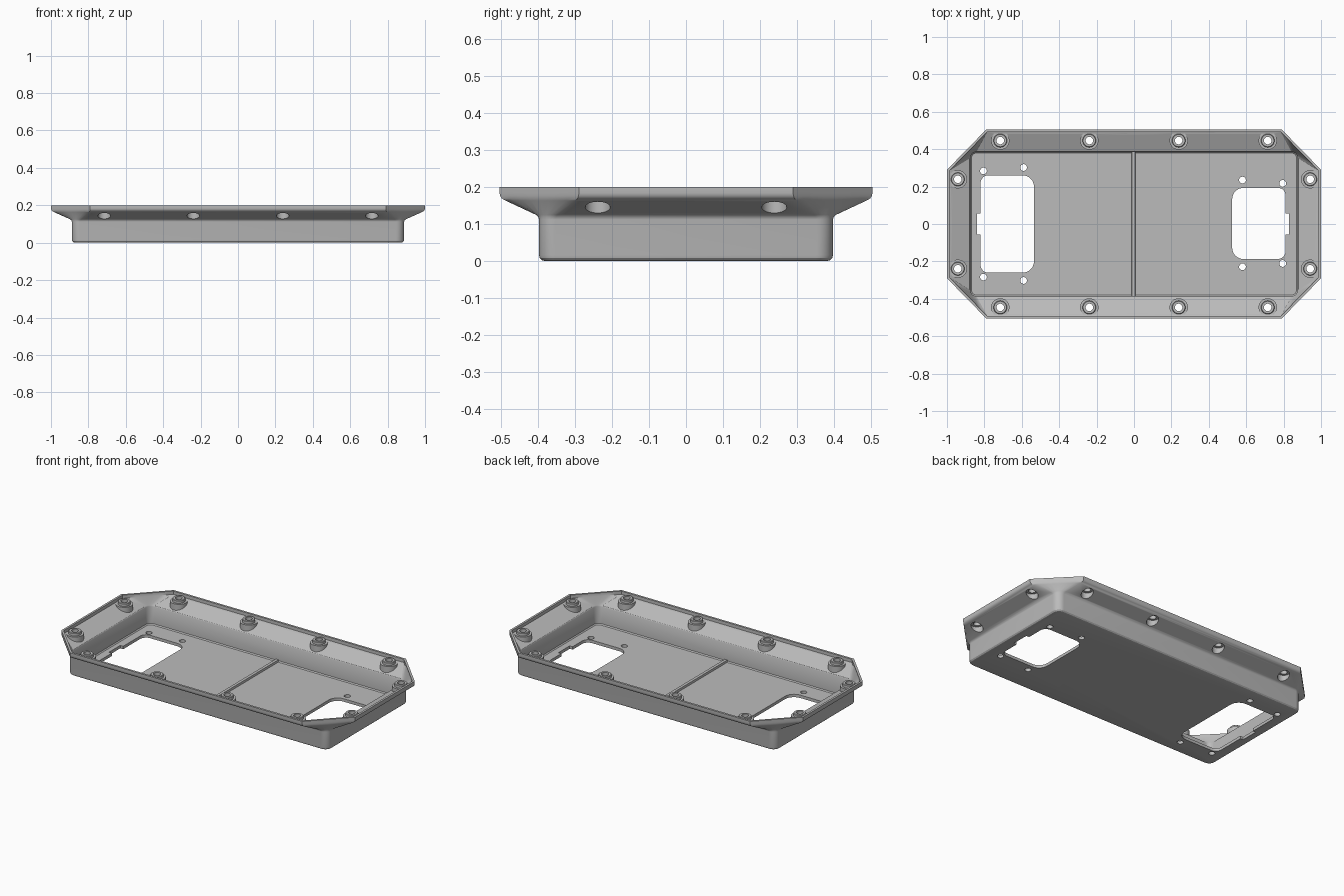
import bpy, bmesh
from math import sin, cos, pi, tau
from mathutils import Vector

cube = bpy.data.objects.get("Cube")
if cube:
    bpy.data.objects.remove(cube, do_unlink=True)

grey = bpy.data.materials.new("mid grey")
grey.use_nodes = True
colour = (0.5, 0.5, 0.5, 1)
grey.diffuse_color = colour
grey.node_tree.nodes["Principled BSDF"].inputs["Base Color"].default_value = colour

ARC = 8
CORNERS = [(1, 1), (-1, 1), (-1, -1), (1, -1)]


def make_object(name, bm):
    bmesh.ops.recalc_face_normals(bm, faces=bm.faces)
    mesh = bpy.data.meshes.new(name)
    bm.to_mesh(mesh)
    bm.free()
    mesh.materials.append(grey)
    obj = bpy.data.objects.new(name, mesh)
    bpy.context.collection.objects.link(obj)
    return obj


def loft(bm, rings):
    """Skin a stack of equal rings and cap both ends."""
    loops = [[bm.verts.new(p) for p in ring] for ring in rings]
    for a, b in zip(loops, loops[1:]):
        for i in range(len(a)):
            j = (i + 1) % len(a)
            bm.faces.new((a[i], a[j], b[j], b[i]))
    bm.faces.new(loops[0][::-1])
    bm.faces.new(loops[-1])
    return loops


def lathe(bm, profile, cx, cy, segs=32):
    return loft(bm, [[(cx + r * cos(tau * i / segs), cy + r * sin(tau * i / segs), z)
                      for i in range(segs)] for r, z in profile])


def mirror_corner(points):
    """Repeat a +x +y corner around all four corners, anticlockwise."""
    out = []
    for sx, sy in CORNERS:
        pts = points if sx * sy > 0 else points[::-1]
        out += [Vector((x * sx, y * sy)) for x, y in pts]
    return out


def basin_outline(inset):
    w, d, r = 0.888 - inset, 0.398 - inset, max(0.045 - inset, 0.015)
    return mirror_corner([(w - r + r * cos(a), d - r + r * sin(a))
                          for a in (pi / 2 * i / ARC for i in range(ARC + 1))])


def rim_outline(inset):
    k = inset * 0.414
    a = Vector((1 - inset, 0.29 - k))
    b = Vector((0.79 - k, 0.505 - inset))
    return mirror_corner([a.lerp(b, i / ARC) for i in range(ARC + 1)])


def tray_ring(flare, inset, z):
    return [(*p.lerp(q, flare), z)
            for p, q in zip(basin_outline(inset), rim_outline(inset))]


# Tray shell: outside from base to rim, then inside down to the floor
WALL, FLOOR = 0.013, 0.018
bm = bmesh.new()
loft(bm, [tray_ring(*s) for s in (
    (0, 0.016, 0), (0, 0.008, 0.002), (0, 0.002, 0.008), (0, 0, 0.016),
    (0, 0, 0.112), (0.02, 0, 0.119), (0.08, 0, 0.125),
    (0.84, 0, 0.163), (0.94, 0, 0.169), (0.985, 0, 0.176), (1, 0, 0.184),
    (1, 0, 0.2), (1, WALL, 0.2), (1, WALL, 0.18),
    (0.04, WALL, 0.135), (0, WALL, 0.128),
    (0, WALL, FLOOR + 0.006), (0, WALL + 0.006, FLOOR))])
tray = make_object("tray", bm)

# Screw boss positions with their outward direction
bosses = [(x * s, 0.446 * t, 0, t) for x in (0.239, 0.715)
          for s in (1, -1) for t in (1, -1)]
bosses += [(0.942 * s, 0.239 * t, s, 0) for s in (1, -1) for t in (1, -1)]

# Stepped bosses, their feet sheared to follow the sloping flange
bm = bmesh.new()
for x, y, dx, dy in bosses:
    loops = lathe(bm, [(0.049, 0.15), (0.049, 0.177), (0.036, 0.177),
                       (0.036, 0.192), (0.033, 0.195)], x, y)
    for v in loops[0]:
        v.co.z += 0.5 * ((v.co.x - x) * dx + (v.co.y - y) * dy)
boss_mesh = make_object("screw_bosses", bm)

# Low rib across the floor
bm = bmesh.new()
bmesh.ops.create_cube(bm, size=1)
for v in bm.verts:
    width = 0.018 if v.co.z > 0 else 0.026
    v.co = Vector((v.co.x * width - 0.003, v.co.y * 0.782, v.co.z * 0.02 + 0.02))
rib = make_object("floor_rib", bm)

# Cutter for counterbored screw holes, floor windows and small fixing holes
bm = bmesh.new()
for x, y, dx, dy in bosses:
    lathe(bm, [(0.034, 0.06), (0.034, 0.166), (0.02, 0.166), (0.02, 0.25)], x, y)


def floor_window(side, inner, outer, low, high):
    notch, half = outer + 0.02, 0.055
    outline = [(outer, -half), (notch, -half), (notch, half), (outer, half)]
    corners = ((outer, high, 1, 1, 0.04), (inner, high, -1, 1, 0.06),
               (inner, low, -1, -1, 0.06), (outer, low, 1, -1, 0.04))
    for n, (x, y, sx, sy, r) in enumerate(corners):
        for i in range(ARC + 1):
            a = pi / 2 * (n + i / ARC)
            outline.append((x - sx * r + r * cos(a), y - sy * r + r * sin(a)))
    loft(bm, [[(side * x, y, z) for x, y in outline] for z in (-0.02, 0.06)])
    # fixing holes beyond each corner
    for x, gap in ((inner + 0.055, 0.042), (outer - 0.015, 0.024)):
        for y in (high + gap, low - gap):
            lathe(bm, [(0.018, -0.02), (0.018, 0.06)], side * x, y, 24)


floor_window(-1, 0.535, 0.82, -0.26, 0.26)
floor_window(1, 0.525, 0.81, -0.187, 0.193)
cutter = make_object("hole_cutter", bm)

# Join the parts and cut the openings
for operand, operation in ((boss_mesh, "UNION"), (rib, "UNION"), (cutter, "DIFFERENCE")):
    mod = tray.modifiers.new(operand.name, "BOOLEAN")
    mod.operation, mod.solver, mod.object = operation, "EXACT", operand
    operand.hide_render = True
bpy.context.view_layer.update()
evaluated = tray.evaluated_get(bpy.context.evaluated_depsgraph_get())
tray.data = bpy.data.meshes.new_from_object(evaluated)
tray.modifiers.clear()
for operand in (boss_mesh, rib, cutter):
    bpy.data.objects.remove(operand, do_unlink=True)

# Smooth shading with crisp edges
for obj in bpy.context.selected_objects:
    obj.select_set(False)
tray.select_set(True)
bpy.context.view_layer.objects.active = tray
bpy.ops.object.shade_smooth_by_angle(angle=pi / 6)
